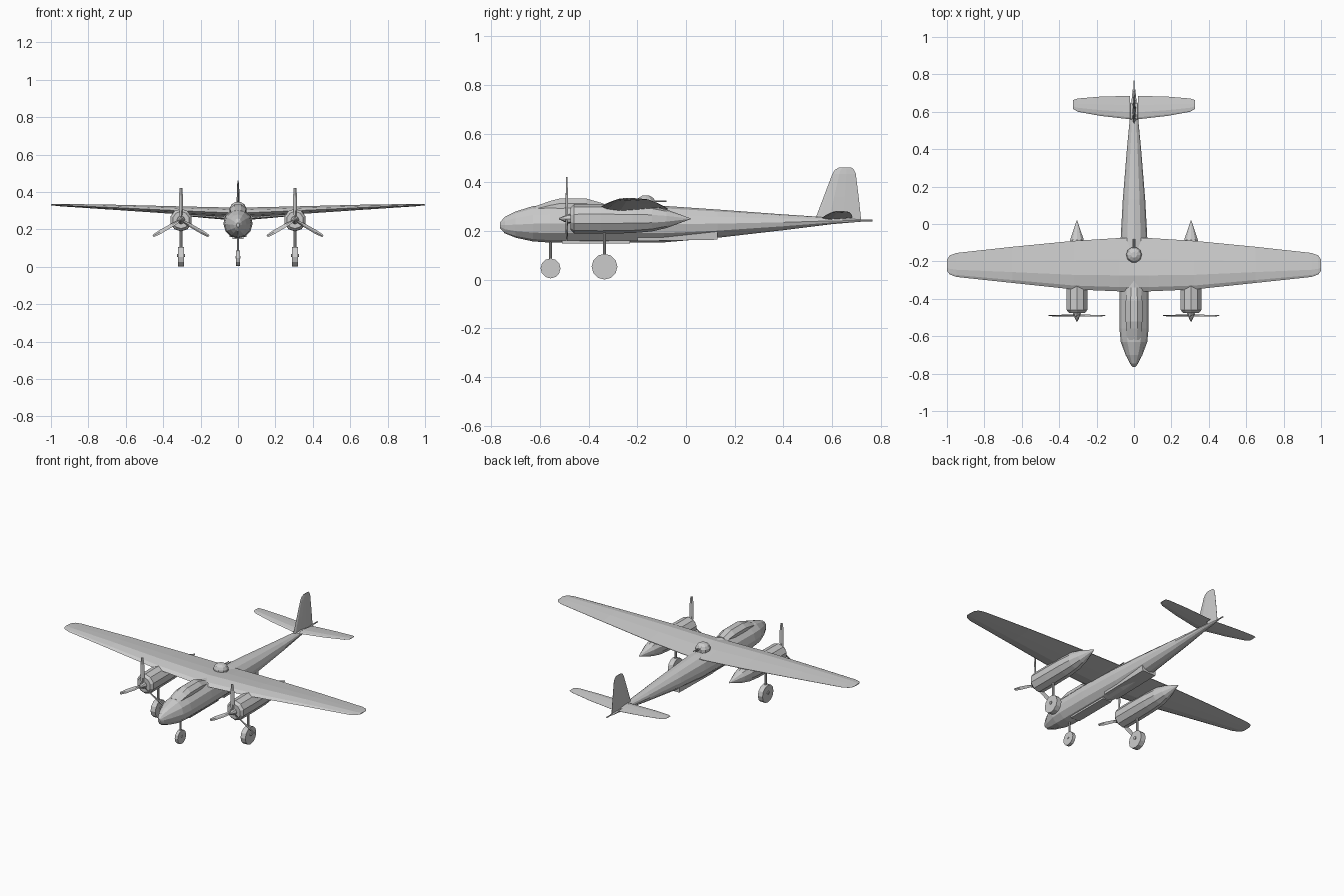
import bpy, bmesh
from math import sin, cos, pi, radians
from mathutils import Matrix, Vector

if "Cube" in bpy.data.objects:
    bpy.data.objects.remove(bpy.data.objects["Cube"])


def finish(name, bm):
    bmesh.ops.recalc_face_normals(bm, faces=bm.faces[:])
    me = bpy.data.meshes.new(name)
    bm.to_mesh(me)
    bm.free()
    ob = bpy.data.objects.new(name, me)
    bpy.context.collection.objects.link(ob)
    return ob


def loft(name, rings):
    """Skin a list of equal-length point rings and cap both ends."""
    bm = bmesh.new()
    vs = [[bm.verts.new(p) for p in r] for r in rings]
    n = len(rings[0])
    for a, b in zip(vs, vs[1:]):
        for i in range(n):
            j = (i + 1) % n
            bm.faces.new((a[i], a[j], b[j], b[i]))
    bm.faces.new(vs[0])
    bm.faces.new(vs[-1])
    return finish(name, bm)


def body(name, stations, n=12, x=0, phase=0.0):
    """Body along y; stations are (y, half width, z bottom, z top)."""
    rings = []
    for y, w, z0, z1 in stations:
        ring = []
        for i in range(n):
            a = 2 * pi * (i + phase) / n
            ring.append((x + w * cos(a), y, (z0 + z1) / 2 + (z1 - z0) / 2 * sin(a)))
        rings.append(ring)
    return loft(name, rings)


def rod(name, p, q, r, n=8, r2=None):
    """Cylinder or cone between two points."""
    p, q = Vector(p), Vector(q)
    d = q - p
    bm = bmesh.new()
    m = Matrix.Translation((p + q) / 2) @ d.to_track_quat('Z', 'Y').to_matrix().to_4x4()
    bmesh.ops.create_cone(bm, cap_ends=True, segments=n, radius1=r,
                          radius2=r if r2 is None else r2, depth=d.length, matrix=m)
    return finish(name, bm)


def box(name, c, s):
    bm = bmesh.new()
    bmesh.ops.create_cube(bm, size=1, matrix=Matrix.Translation(c) @ Matrix.Diagonal((*s, 1)))
    return finish(name, bm)


# chord fraction, thickness fraction
FOIL = [(0, 0), (.08, .3), (.3, .55), (.6, .38), (1, .03),
        (1, -.03), (.6, -.3), (.3, -.45), (.08, -.25)]


def wing(name, sections):
    """Sections for x >= 0: (x, leading y, trailing y, z, thickness), mirrored."""
    full = [(-s[0],) + s[1:] for s in reversed(sections) if s[0] > 0] + sections
    return loft(name, [[(x, le + (te - le) * c, z + t * h) for c, h in FOIL]
                       for x, le, te, z, t in full])


# Fuselage
body("fuselage", [
    (-.765, .008, .212, .235), (-.745, .022, .19, .258), (-.70, .045, .172, .28),
    (-.63, .071, .157, .302), (-.56, .078, .152, .308), (-.36, .078, .151, .312),
    (-.09, .072, .153, .303), (.13, .060, .172, .288), (.40, .038, .203, .268),
    (.60, .019, .228, .255), (.72, .007, .238, .247)])

# Cockpit canopy
body("cockpit_canopy", [
    (-.62, .040, .26, .303), (-.56, .046, .26, .325), (-.52, .048, .26, .336),
    (-.41, .048, .26, .336), (-.34, .040, .26, .315)], n=8, phase=.5)

# Belly fairings
box("bomb_bay_doors", (0, -.37, .156), (.06, .28, .014))
loft("belly_fairing", [[(-.045, y, z), (.045, y, z), (.05, y, .21), (-.05, y, .21)]
                       for y, z in ((-.2, .158), (.13, .164))])

# Wings and tailplane
wing("main_wing", [
    (0, -.362, -.075, .288, .05), (.08, -.36, -.075, .290, .05),
    (.32, -.35, -.09, .300, .042), (.65, -.315, -.122, .316, .028),
    (.95, -.283, -.155, .329, .013), (.985, -.27, -.168, .331, .009),
    (1.0, -.25, -.19, .331, .005)])
wing("tailplane", [
    (0, .558, .645, .254, .016), (.02, .560, .645, .255, .016),
    (.0205, .560, .685, .255, .016), (.18, .578, .681, .267, .013),
    (.30, .600, .671, .277, .009), (.325, .615, .663, .28, .004)])

# Tail fin
loft("tail_fin", [[(t * h, le + (te - le) * c, z) for c, h in FOIL]
                  for z, le, te, t in ((.245, .53, .72, .022), (.34, .566, .71, .017),
                                       (.435, .602, .698, .011), (.452, .613, .69, .007),
                                       (.461, .63, .68, .004))])
rod("tail_gun", (0, .70, .243), (0, .767, .243), .004, 6)

# Dorsal turret
body_rings = [(.285, .042), (.318, .042), (.334, .034), (.345, .016)]
loft("dorsal_turret", [[(r * cos(2 * pi * i / 10), -.165 + r * sin(2 * pi * i / 10), z)
                        for i in range(10)] for z, r in body_rings])
for s in (-1, 1):
    rod("turret_gun", (s * .006, -.15, .322), (s * .006, -.08, .322), .003, 6)

# Engines and landing gear on each side
for s in (-1, 1):
    x = s * .305
    cz = .25
    body("engine_nacelle", [(y, r * .97, cz - r, cz + r) for y, r in (
        (-.475, .046), (-.46, .06), (-.35, .061), (-.22, .059),
        (-.14, .052), (-.08, .038), (.018, .002))], n=10, x=x, phase=.5)
    rod("propeller_shaft", (x, -.465, cz), (x, -.485, cz), .018)
    rod("propeller_spinner", (x, -.478, cz), (x, -.522, cz), .022, 8, .003)
    for k in range(3):
        # Twisted tapering blade
        a = radians(120 * k)
        out, side = Vector((sin(a), 0, cos(a))), Vector((cos(a), 0, -sin(a)))
        rings = []
        for d, w, tw in ((.01, .007, 40), (.05, .011, 32), (.13, .011, 20), (.172, .007, 14)):
            u = side * cos(radians(tw)) + Vector((0, sin(radians(tw)), 0))
            v = out.cross(u)
            c = Vector((x, -.49, cz)) + out * d
            rings.append([c + u * w, c + v * .003, c - u * w, c - v * .003])
        loft("propeller_blade", rings)
    rod("main_wheel", (x - .016, -.335, .053), (x + .016, -.335, .053), .053, 12)
    rod("main_axle", (x - .021, -.335, .06), (x + .021, -.335, .06), .009)
    rod("main_strut", (x, -.335, .06), (x, -.335, .22), .007)

# Nose gear
rod("nose_wheel", (-.01, -.557, .046), (.01, -.557, .046), .041, 12)
rod("nose_axle", (-.014, -.557, .05), (.014, -.557, .05), .007)
rod("nose_strut", (0, -.557, .05), (0, -.557, .18), .006)
